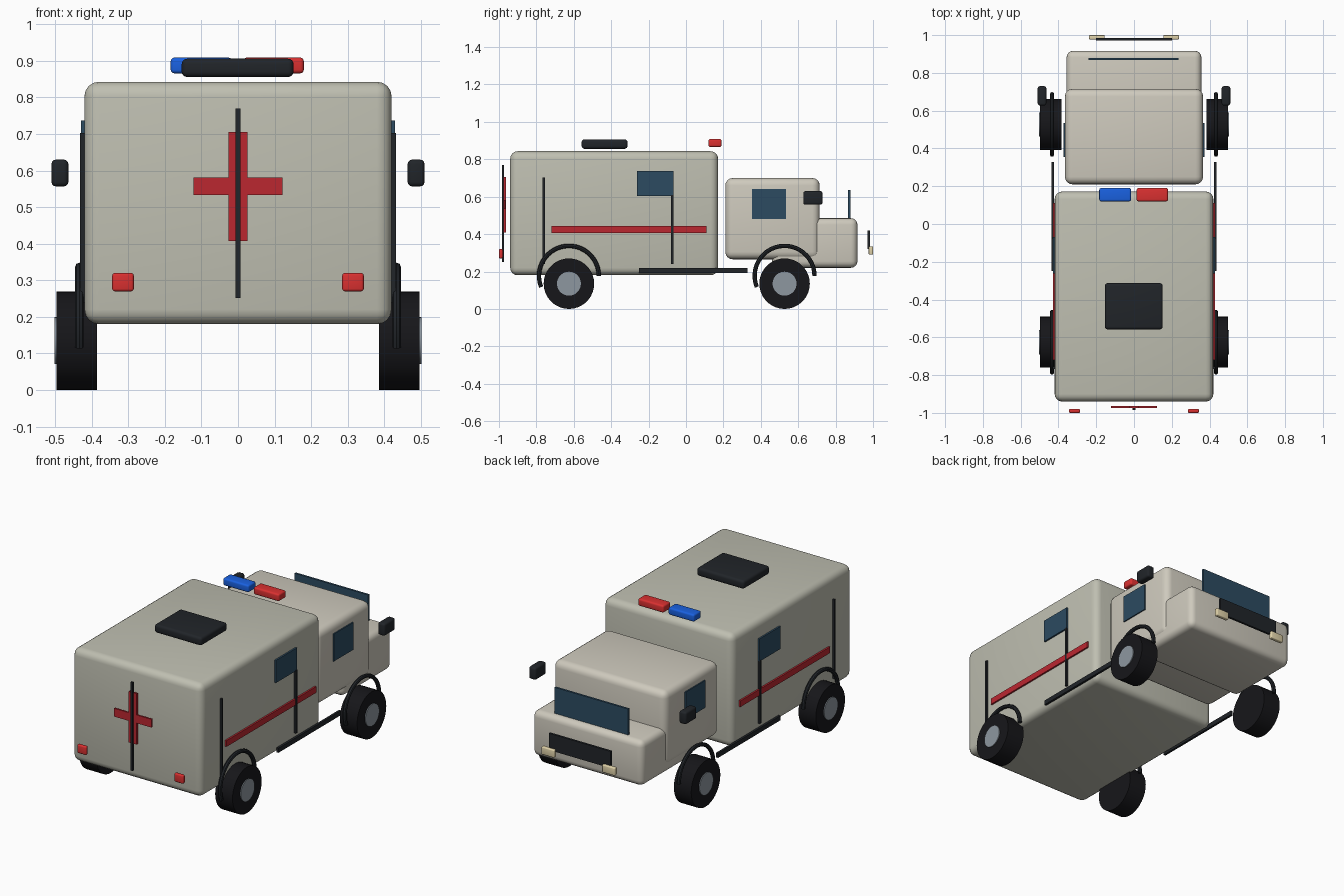
import bpy, bmesh, math
from mathutils import Matrix

if "Cube" in bpy.data.objects:
    bpy.data.objects.remove(bpy.data.objects["Cube"])

def mat(name, r, g, b):
    m = bpy.data.materials.new(name)
    m.diffuse_color = (r, g, b, 1)
    m.use_nodes = True
    m.node_tree.nodes["Principled BSDF"].inputs["Base Color"].default_value = m.diffuse_color
    return m

BODY = mat("body_paint", 0.52, 0.52, 0.44)
CAB = mat("cab_paint", 0.62, 0.59, 0.51)
DARK = mat("dark_trim", 0.015, 0.018, 0.022)
TYRE = mat("rubber", 0.008, 0.008, 0.01)
HUB = mat("hub_metal", 0.27, 0.31, 0.35)
GLASS = mat("glass", 0.025, 0.07, 0.12)
RED = mat("red", 0.5, 0.02, 0.03)
LAMP = mat("lamp_red", 0.7, 0.03, 0.03)
BLUE = mat("lamp_blue", 0.01, 0.12, 0.75)
CREAM = mat("lamp_cream", 0.75, 0.65, 0.4)

def finish(name, bm, m):
    me = bpy.data.meshes.new(name)
    bm.to_mesh(me)
    bm.free()
    me.materials.append(m)
    ob = bpy.data.objects.new(name, me)
    bpy.context.collection.objects.link(ob)
    return ob

def smooth(ob):
    bpy.ops.object.select_all(action='DESELECT')
    bpy.context.view_layer.objects.active = ob
    ob.select_set(True)
    bpy.ops.object.shade_smooth_by_angle(angle=math.radians(40))

def box(name, x, y, z, m, bevel=0.0, segs=4):
    """Box from (min, max) ranges with optional rounded edges."""
    bm = bmesh.new()
    bmesh.ops.create_cube(bm, size=1)
    for v in bm.verts:
        v.co = [r[0] if c < 0 else r[1] for c, r in zip(v.co, (x, y, z))]
    if bevel:
        bmesh.ops.bevel(bm, geom=bm.edges[:], offset=bevel, segments=segs,
                        profile=0.5, affect='EDGES')
    ob = finish(name, bm, m)
    if bevel:
        smooth(ob)
    return ob

def pair(name, x, y, z, m, bevel=0.0):
    for side, s in (("left", -1), ("right", 1)):
        box(f"{name}_{side}", sorted((s * x[0], s * x[1])), y, z, m, bevel, 3)

def cylinder(name, x0, x1, y, z, r, m):
    bm = bmesh.new()
    bmesh.ops.create_cone(bm, cap_ends=True, segments=36, radius1=r, radius2=r, depth=abs(x1 - x0),
                          matrix=Matrix.Translation(((x0 + x1) / 2, y, z)) @ Matrix.Rotation(math.pi / 2, 4, 'Y'))
    smooth(finish(name, bm, m))

def arch(name, x, y, z, r, tube, m):
    """Round bar swept over the wheel, with a longer end towards the front."""
    bm = bmesh.new()
    n, k, rings = 24, 8, []
    for i in range(n + 1):
        a = math.radians(202) * i / n
        ring = []
        for j in range(k):
            b = math.tau * j / k
            d = r + tube * math.cos(b)
            ring.append(bm.verts.new((x + tube * math.sin(b), y + d * math.cos(a), z + d * math.sin(a))))
        rings.append(ring)
    for p, q in zip(rings, rings[1:]):
        for j in range(k):
            bm.faces.new((p[j], p[(j + 1) % k], q[(j + 1) % k], q[j]))
    bm.faces.new(rings[0])
    bm.faces.new(rings[-1])
    bmesh.ops.recalc_face_normals(bm, faces=bm.faces[:])
    smooth(finish(name, bm, m))

# Main bodies
box("patient_box", (-0.42, 0.42), (-0.94, 0.172), (0.18, 0.843), BODY, 0.04)
box("cab", (-0.366, 0.366), (0.21, 0.715), (0.265, 0.70), CAB, 0.04)
box("hood", (-0.357, 0.357), (0.46, 0.917), (0.22, 0.485), CAB, 0.035)

# Wheels and arches
for end, wy in (("rear", -0.626), ("front", 0.527)):
    for side, s in (("left", -1), ("right", 1)):
        cylinder(f"{end}_tyre_{side}", s * 0.385, s * 0.497, wy, 0.135, 0.135, TYRE)
        cylinder(f"{end}_hub_{side}", s * 0.45, s * 0.502, wy, 0.135, 0.064, HUB)
        arch(f"{end}_wheel_arch_{side}", s * 0.434, wy, 0.177, 0.16, 0.0115, DARK)

# Side trim, windows and running boards
pair("side_window", (0.418, 0.43), (-0.262, -0.068), (0.605, 0.737), GLASS)
pair("side_stripe", (0.418, 0.43), (-0.72, 0.11), (0.406, 0.442), RED)
pair("rear_side_post", (0.42, 0.432), (-0.767, -0.755), (0.24, 0.703), DARK)
pair("door_post", (0.42, 0.432), (-0.08, -0.068), (0.24, 0.61), DARK)
pair("running_board", (0.424, 0.437), (-0.25, 0.328), (0.193, 0.22), DARK)
pair("cab_window", (0.36, 0.373), (0.354, 0.535), (0.48, 0.64), GLASS)
pair("wing_mirror", (0.464, 0.51), (0.627, 0.73), (0.557, 0.63), DARK, 0.012)

# Nose
box("windscreen", (-0.24, 0.236), (0.867, 0.879), (0.465, 0.637), GLASS)
box("grille", (-0.2, 0.2), (0.971, 0.984), (0.32, 0.418), DARK)
pair("headlight", (0.155, 0.238), (0.977, 1.0), (0.29, 0.335), CREAM, 0.005)

# Rear doors
box("rear_cross_upright", (-0.026, 0.026), (-0.975, -0.963), (0.408, 0.706), RED)
box("rear_cross_bar", (-0.122, 0.122), (-0.974, -0.964), (0.533, 0.581), RED)
box("rear_door_seam", (-0.007, 0.007), (-0.985, -0.973), (0.252, 0.77), DARK)
pair("tail_light", (0.285, 0.344), (-1.0, -0.979), (0.27, 0.32), LAMP, 0.007)

# Roof
box("roof_hatch", (-0.154, 0.152), (-0.558, -0.313), (0.856, 0.906), DARK, 0.015)
box("roof_lamp_blue", (-0.184, -0.016), (0.12, 0.19), (0.866, 0.909), BLUE, 0.01)
box("roof_lamp_red", (0.014, 0.18), (0.12, 0.19), (0.866, 0.909), LAMP, 0.01)
